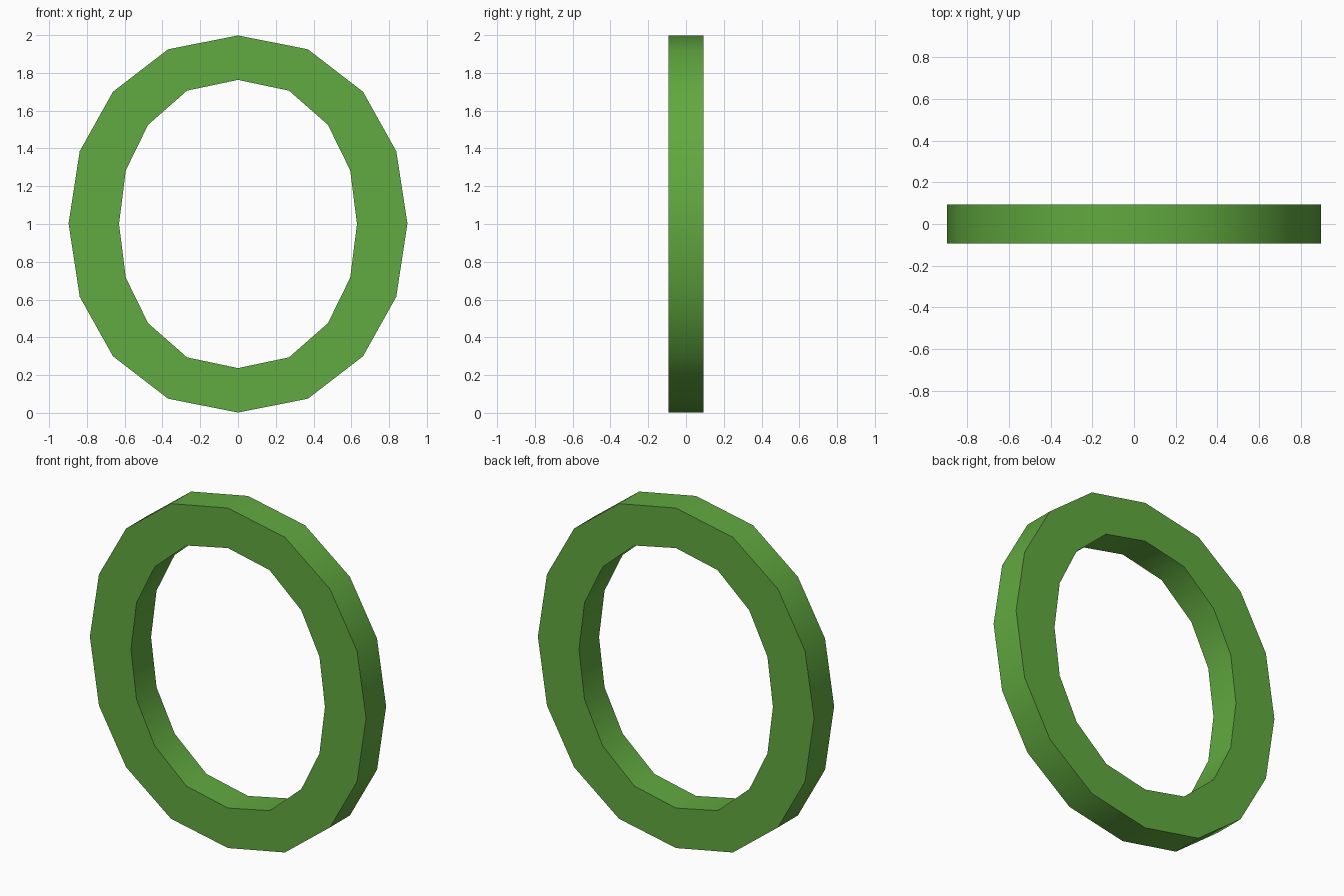
import bpy, bmesh, math

if "Cube" in bpy.data.objects:
    bpy.data.objects.remove(bpy.data.objects["Cube"])

# Quarter outlines (half-width, half-height) from the top round to the side
OUTER = [(0.0, 0.998), (0.37, 0.925), (0.662, 0.70), (0.838, 0.385), (0.897, 0.003)]
INNER = [(0.0, 0.763), (0.27, 0.706), (0.476, 0.525), (0.594, 0.284), (0.63, 0.0)]
HALF_DEPTH = 0.093


def full_loop(q):
    """Mirror a quarter outline into a closed 16-sided loop."""
    right = q + [(x, -z) for x, z in reversed(q[:-1])]
    return right + [(-x, z) for x, z in reversed(right[1:-1])]


# Ring: four loops (outer and inner, front and back) bridged all round
bm = bmesh.new()
outer, inner = full_loop(OUTER), full_loop(INNER)
d = HALF_DEPTH
loops = [[bm.verts.new((x, y, z + 1.0)) for x, z in pts]
         for pts, y in ((outer, -d), (outer, d), (inner, d), (inner, -d))]
n = len(outer)
for k in range(4):
    a, b = loops[k], loops[(k + 1) % 4]
    for i in range(n):
        j = (i + 1) % n
        bm.faces.new((a[i], a[j], b[j], b[i]))
bmesh.ops.recalc_face_normals(bm, faces=bm.faces)
mesh = bpy.data.meshes.new("oval_ring")
bm.to_mesh(mesh)
bm.free()
ring = bpy.data.objects.new("oval_ring", mesh)
bpy.context.collection.objects.link(ring)

# Green finish
mat = bpy.data.materials.new("green")
mat.diffuse_color = (0.12, 0.40, 0.05, 1.0)
mat.use_nodes = True
mat.node_tree.nodes["Principled BSDF"].inputs["Base Color"].default_value = mat.diffuse_color
mesh.materials.append(mat)

# Smooth rims with crisp front and back edges
bpy.context.view_layer.objects.active = ring
ring.select_set(True)
bpy.ops.object.shade_smooth_by_angle(angle=math.radians(40))
